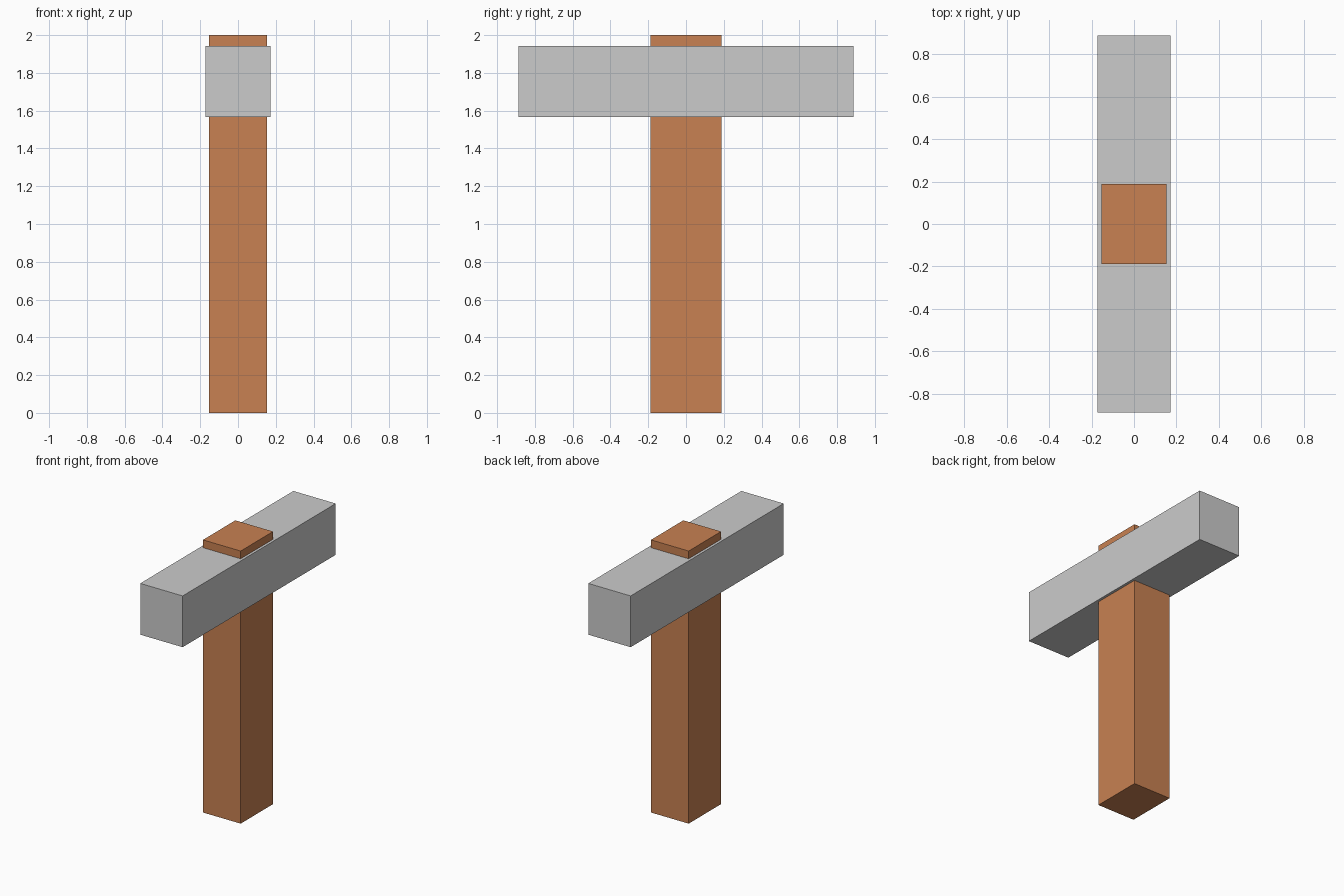
import bpy

if "Cube" in bpy.data.objects:
    bpy.data.objects.remove(bpy.data.objects["Cube"])


def box(name, size, z_min, z_max):
    """Axis-aligned box centred on x = y = 0."""
    bpy.ops.mesh.primitive_cube_add(size=1, location=(0, 0, (z_min + z_max) / 2))
    obj = bpy.context.object
    obj.name = name
    obj.scale = (size[0], size[1], z_max - z_min)
    bpy.ops.object.transform_apply(location=False, rotation=False, scale=True)
    return obj


# Wooden handle, poking out above the head
handle = box("handle", (0.306, 0.375), 0.0, 2.0)
wood = bpy.data.materials.new("wood")
wood.diffuse_color = (0.58, 0.22, 0.085, 1)
wood.use_nodes = True
wood.node_tree.nodes["Principled BSDF"].inputs["Base Color"].default_value = wood.diffuse_color
handle.data.materials.append(wood)

# Hammer head, slightly wider than the handle
head = box("head", (0.344, 1.775), 1.567, 1.943)
